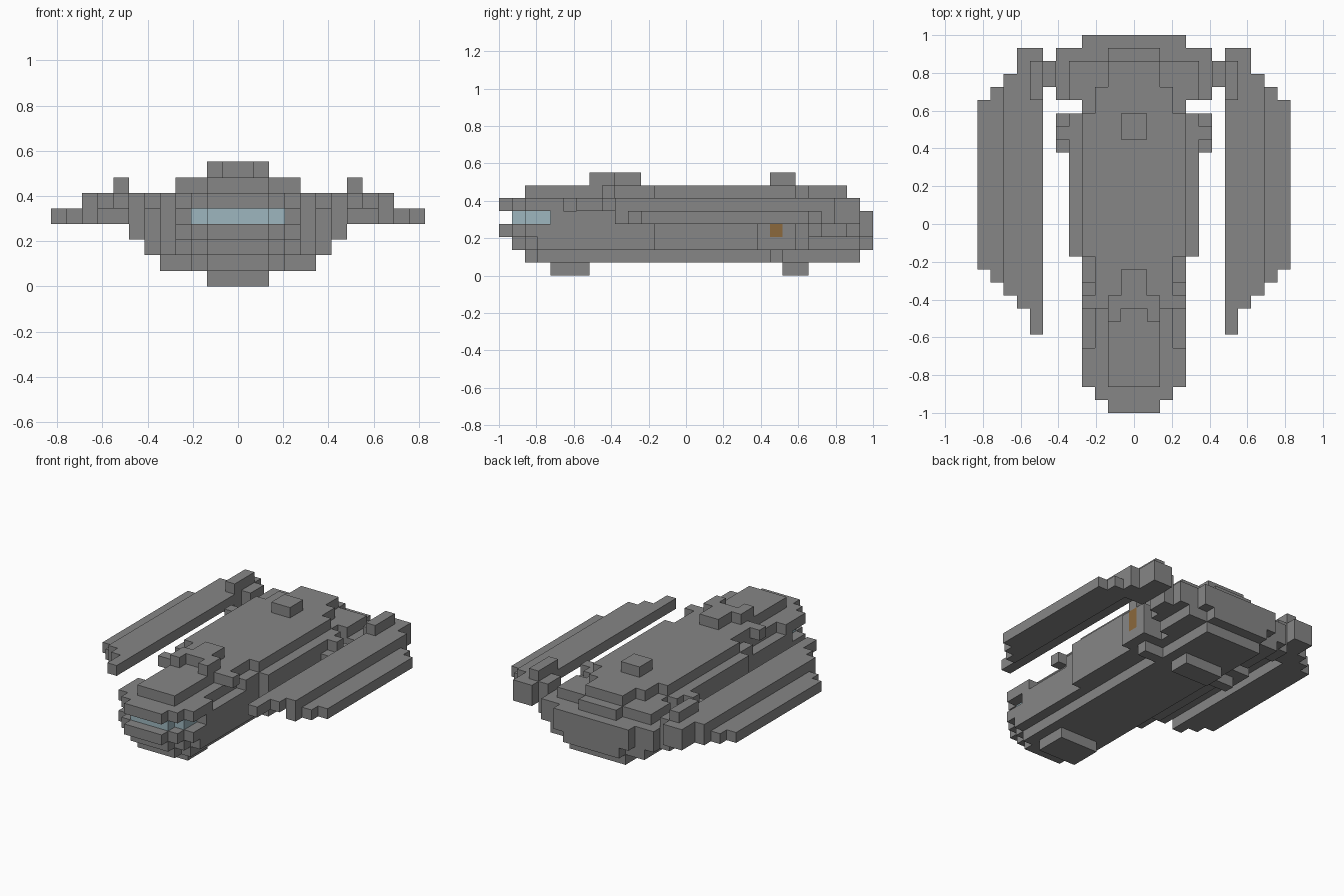
import bpy
import bmesh
from mathutils import Vector

UNIT = 2 / 29  # edge of one building block
cells = {}     # block coordinate -> part name


def box(part, xs, ys, zs):
    """Fill a block range, mirrored left to right."""
    for x in range(*xs):
        for y in range(*ys):
            for z in range(*zs):
                cells[(x, y, z)] = part
                cells[(-1 - x, y, z)] = part


def layer(part, z, start, *runs):
    """Fill one hull layer from front to back with (end, half_width) runs."""
    for end, half in runs:
        box(part, (0, half), (start, end), (z, z + 1))
        start = end


def make_material(name, color):
    mat = bpy.data.materials.new(name)
    mat.use_nodes = True
    mat.diffuse_color = (*color, 1)
    shader = next(n for n in mat.node_tree.nodes if n.type == 'BSDF_PRINCIPLED')
    shader.inputs["Base Color"].default_value = (*color, 1)
    shader.inputs["Roughness"].default_value = 0.8
    return mat


def build(part, mat):
    """Skin the outer faces of one part and merge coplanar faces."""
    bm = bmesh.new()
    for cell, owner in cells.items():
        if owner != part:
            continue
        for axis in range(3):
            for side in (0, 1):
                step = [0, 0, 0]
                step[axis] = 2 * side - 1
                if tuple(c + s for c, s in zip(cell, step)) in cells:
                    continue
                u, v = (axis + 1) % 3, (axis + 2) % 3
                corners = []
                for a, b in ((0, 0), (1, 0), (1, 1), (0, 1)):
                    p = Vector(cell)
                    p[axis] += side
                    p[u] += a
                    p[v] += b
                    p *= UNIT
                    p.y -= 1
                    corners.append(bm.verts.new(p))
                bm.faces.new(corners if side else corners[::-1])
    bmesh.ops.remove_doubles(bm, verts=bm.verts[:], dist=UNIT / 100)
    bmesh.ops.dissolve_limit(bm, angle_limit=0.01, verts=bm.verts[:],
                             edges=bm.edges[:])
    mesh = bpy.data.meshes.new(part)
    bm.to_mesh(mesh)
    bm.free()
    mesh.materials.append(mat)
    obj = bpy.data.objects.new(part, mesh)
    bpy.context.collection.objects.link(obj)


default = bpy.data.objects.get("Cube")
if default:
    bpy.data.objects.remove(default, do_unlink=True)

# Hull, layer by layer from belly to roof
layer("hull", 1, 2, (3, 2), (28, 3))
layer("hull", 2, 1, (2, 2), (3, 3), (12, 4), (23, 5), (28, 4), (29, 3))
layer("hull", 3, 0, (1, 2), (2, 3), (12, 4), (23, 5), (29, 4))
layer("hull", 4, 4, (12, 4), (23, 5), (29, 4))
layer("hull", 5, 0, (1, 2), (2, 3), (5, 4), (10, 3), (12, 4), (23, 5),
      (27, 4), (28, 2))
layer("hull", 6, 2, (8, 2), (9, 4), (12, 3), (23, 4), (25, 3), (27, 2))

# Wraparound cockpit window
layer("cockpit_window", 4, 1, (2, 2), (4, 3))

# Landing pads
box("landing_pads", (0, 2), (4, 7), (0, 1))
box("landing_pads", (0, 2), (22, 24), (0, 1))

# Roof sensor with forked front, and rear hatch
box("roof_sensor", (1, 2), (7, 8), (7, 8))
layer("roof_sensor", 7, 8, (9, 2), (11, 1))
box("roof_hatch", (0, 1), (21, 23), (7, 8))

# Side lamp housings with a lamp in the middle
box("lamp_housings", (5, 6), (20, 23), (2, 5))
box("lamp_housings", (5, 6), (21, 22), (5, 6))
box("lamp_housings", (3, 5), (21, 22), (1, 2))
box("side_lamps", (5, 6), (21, 22), (3, 5))

# Rear engine collar and the struts that carry the wings
box("engine_collar", (4, 5), (24, 28), (2, 3))
box("engine_collar", (4, 6), (24, 28), (3, 5))
box("engine_collar", (4, 5), (24, 27), (5, 6))
box("wing_struts", (6, 7), (25, 27), (3, 6))

# Swept wings: raised inner strips, lower outer strips, rear fins
for x, front, back in ((7, 6, 28), (8, 8, 28), (9, 9, 26)):
    box("wings", (x, x + 1), (front, back), (5, 6))
for x, front, back in ((9, 9, 26), (10, 10, 25), (11, 11, 24)):
    box("wings", (x, x + 1), (front, back), (4, 5))
box("wings", (7, 9), (24, 28), (4, 5))
box("wing_fins", (7, 8), (24, 27), (6, 7))

gray = make_material("hull_gray", (0.24, 0.24, 0.24))
special = {
    "cockpit_window": make_material("pale_blue_glass", (0.34, 0.47, 0.52)),
    "side_lamps": make_material("amber_lamp", (0.26, 0.14, 0.045)),
}
for part in sorted(set(cells.values())):
    build(part, special.get(part, gray))
